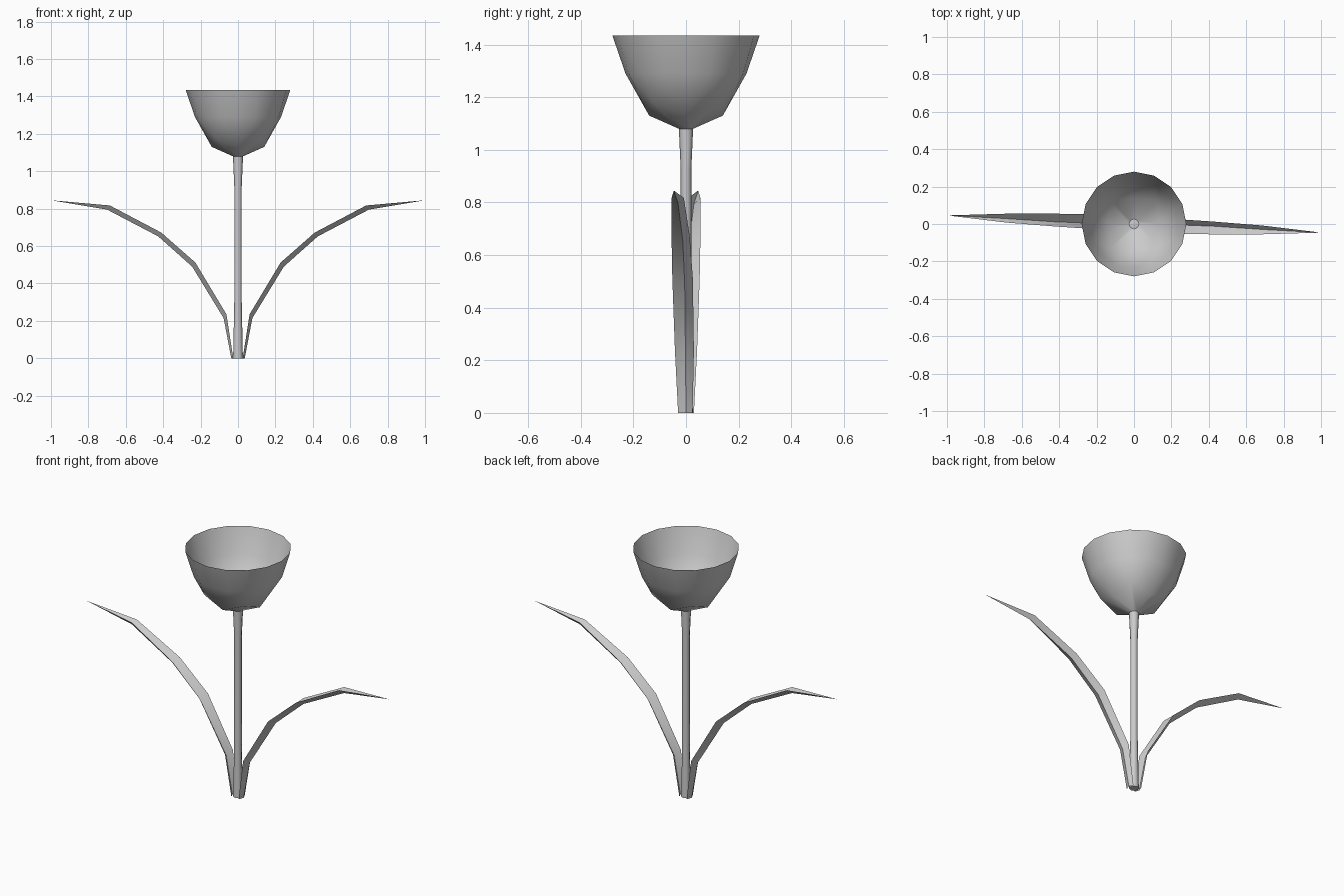
import bpy, bmesh
from math import sin, cos, pi

if "Cube" in bpy.data.objects:
    bpy.data.objects.remove(bpy.data.objects["Cube"])


def ring(bm, n, fn):
    """Ring of n vertices; fn(i) gives (radius, height)."""
    out = []
    for i in range(n):
        r, z = fn(i)
        a = 2 * pi * i / n
        out.append(bm.verts.new((r * cos(a), r * sin(a), z)))
    return out


def bridge(bm, a, b):
    n = len(a)
    for i in range(n):
        j = (i + 1) % n
        bm.faces.new((a[i], a[j], b[j], b[i]))


def finish(bm, name, angle):
    bmesh.ops.recalc_face_normals(bm, faces=bm.faces[:])
    me = bpy.data.meshes.new(name)
    bm.to_mesh(me)
    bm.free()
    ob = bpy.data.objects.new(name, me)
    bpy.context.collection.objects.link(ob)
    bpy.ops.object.select_all(action='DESELECT')
    ob.select_set(True)
    bpy.context.view_layer.objects.active = ob
    bpy.ops.object.shade_smooth_by_angle(angle=angle)
    return ob


# Stem: eight-sided, flaring at the foot and under the bloom
bm = bmesh.new()
rings = [ring(bm, 8, lambda i, p=p: p) for p in
         [(0.026, 0), (0.02, 0.3), (0.02, 0.92), (0.027, 1.08)]]
for a, b in zip(rings, rings[1:]):
    bridge(bm, a, b)
bm.faces.new(rings[0])
top = bm.verts.new((0, 0, 1.085))
for i in range(8):
    bm.faces.new((rings[-1][i], rings[-1][(i + 1) % 8], top))
finish(bm, "stem", pi / 4)

# Bloom: open cup, fine at the rim and scalloped into four lobes at the base
bm = bmesh.new()
rim = ring(bm, 16, lambda i: (0.28, 1.435))
mid = ring(bm, 16, lambda i: (0.23 if i % 4 == 0 else 0.236, 1.29))
low = ring(bm, 8, lambda i: (0.18, 1.18) if i % 2 else (0.14, 1.13))
base = ring(bm, 8, lambda i: (0.027, 1.08))
bridge(bm, rim, mid)
for i in range(8):
    a, b, c = mid[2 * i], mid[2 * i + 1], mid[(2 * i + 2) % 16]
    p, q = low[i], low[(i + 1) % 8]
    bm.faces.new((a, b, p))
    bm.faces.new((b, c, q))
    bm.faces.new((b, q, p))
bridge(bm, low, base)
finish(bm, "flower_cup", pi / 3)

# Leaves: creased arching blades, (edge x, edge z, keel x, keel z, y front, y keel, y back)
ROWS = [(0.025, 0, 0.036, 0, -0.03, 0, 0.025),
        (0.062, 0.235, 0.077, 0.215, -0.042, -0.002, 0.03),
        (0.228, 0.512, 0.245, 0.49, -0.052, -0.005, 0.026),
        (0.41, 0.672, 0.427, 0.652, -0.055, -0.012, 0.014),
        (0.685, 0.817, 0.70, 0.795, -0.055, -0.03, -0.008)]
for name, s in (("right_leaf", 1), ("left_leaf", -1)):
    bm = bmesh.new()
    rows = [[bm.verts.new((s * x, s * y, z)) for x, y, z in
             ((ex, yf, ez), (kx, yk, kz), (ex, yb, ez))]
            for ex, ez, kx, kz, yf, yk, yb in ROWS]
    for a, b in zip(rows, rows[1:]):
        for k in (0, 1):
            bm.faces.new((a[k], a[k + 1], b[k + 1], b[k]))
    tip = bm.verts.new((s * 1.0, s * -0.046, 0.845))
    for k in (0, 1):
        bm.faces.new((rows[-1][k], rows[-1][k + 1], tip))
    finish(bm, name, pi / 6)
